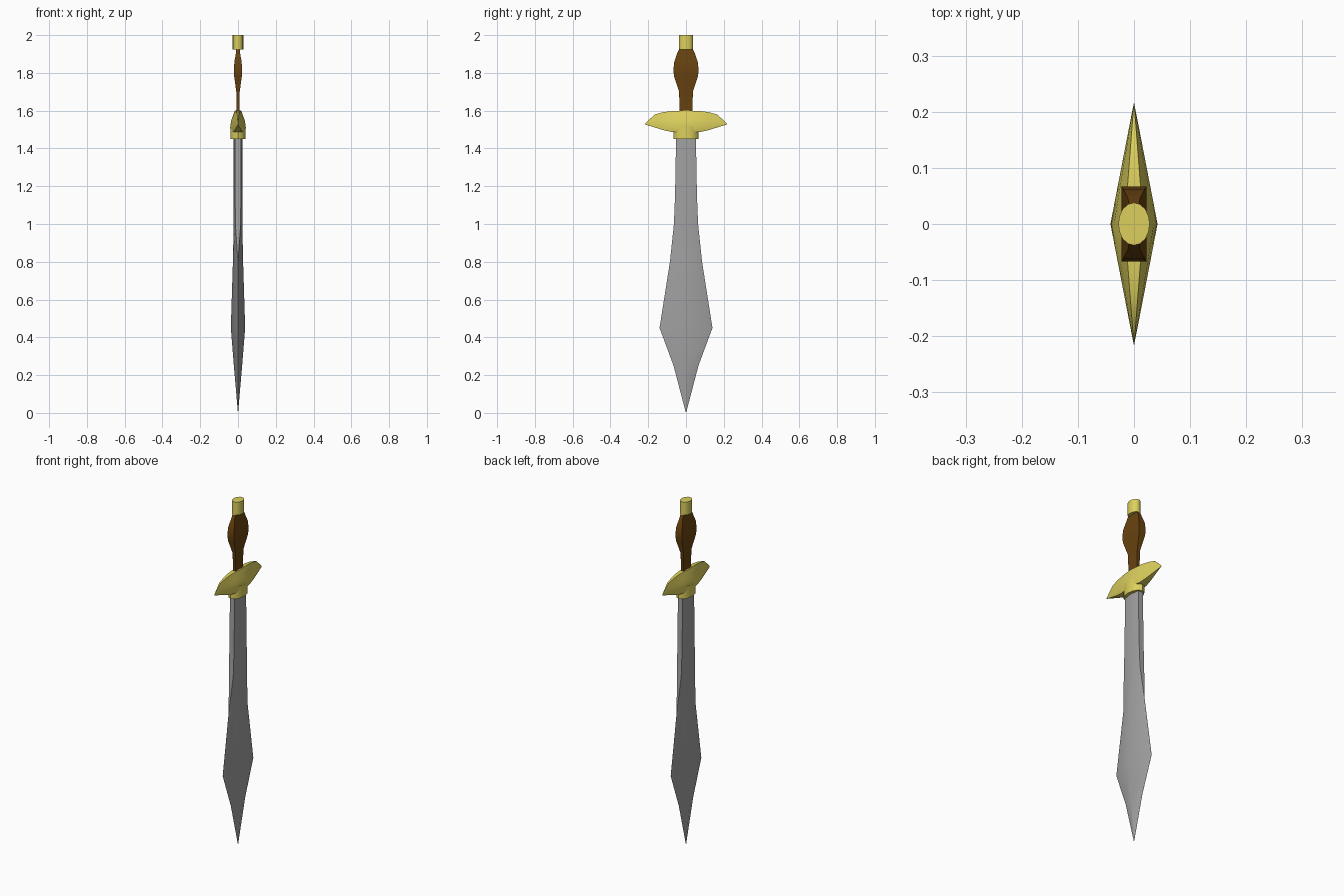
import bpy, bmesh, math

if "Cube" in bpy.data.objects:
    bpy.data.objects.remove(bpy.data.objects["Cube"])


def material(name, rgb):
    m = bpy.data.materials.new(name)
    m.diffuse_color = (*rgb, 1)
    m.use_nodes = True
    m.node_tree.nodes["Principled BSDF"].inputs["Base Color"].default_value = m.diffuse_color
    return m


steel = material("steel grey", (0.36, 0.36, 0.36))
gold = material("pale gold", (0.72, 0.63, 0.11))
wood = material("dark brown wood", (0.14, 0.055, 0.005))


def loft(name, rings, mat, angle=35):
    """Skin a list of equally long point rings and cap both ends."""
    bm = bmesh.new()
    loops = [[bm.verts.new(p) for p in ring] for ring in rings]
    n = len(loops[0])
    for a, b in zip(loops, loops[1:]):
        for i in range(n):
            j = (i + 1) % n
            bm.faces.new((a[i], a[j], b[j], b[i]))
    bm.faces.new(loops[0][::-1])
    bm.faces.new(loops[-1])
    bmesh.ops.remove_doubles(bm, verts=bm.verts, dist=0.0002)
    bmesh.ops.recalc_face_normals(bm, faces=bm.faces)
    me = bpy.data.meshes.new(name)
    bm.to_mesh(me)
    bm.free()
    me.materials.append(mat)
    ob = bpy.data.objects.new(name, me)
    bpy.context.collection.objects.link(ob)
    bpy.ops.object.select_all(action='DESELECT')
    ob.select_set(True)
    bpy.context.view_layer.objects.active = ob
    bpy.ops.object.shade_smooth_by_angle(angle=math.radians(angle))
    return ob


def ellipse(rx, ry, z, n):
    return [(rx * math.cos(2 * math.pi * i / n), ry * math.sin(2 * math.pi * i / n), z)
            for i in range(n)]


# blade: leaf shape with a central ridge, blunt edges near the hilt
# (z, half width in y, half thickness in x, half edge thickness)
blade = [(0.0, 0.0004, 0.0004, 0.0002), (0.25, 0.066, 0.022, 0.0002),
         (0.45, 0.14, 0.038, 0.0002), (0.80, 0.085, 0.027, 0.0002),
         (1.00, 0.064, 0.023, 0.014), (1.15, 0.058, 0.023, 0.015),
         (1.48, 0.052, 0.023, 0.015)]
loft("blade", [[(t, 0, z), (e, w, z), (-e, w, z), (-t, 0, z), (-e, -w, z), (e, -w, z)]
               for z, w, t, e in blade], steel)

# collar that holds the blade
loft("collar", [ellipse(0.041, 0.067, z, 12) for z in (1.45, 1.52)], gold)

# crossguard: diamond in plan, drooping pointed ends
# (y, bottom z, top z)
half = [(0, 1.485, 1.6), (0.075, 1.487, 1.598), (0.12, 1.497, 1.592),
        (0.165, 1.511, 1.58), (0.217, 1.527, 1.532)]
stations = [(-y, b, t) for y, b, t in half[:0:-1]] + half
rings = []
for y, b, t in stations:
    w = 0.042 * (1 - abs(y) / 0.2175)
    h = t - b
    side = [(0.85 * w, b), (w, b + 0.2 * h), (0.85 * w, b + 0.55 * h), (0.4 * w, t)]
    rings.append([(x, y, z) for x, z in side] + [(-x, y, z) for x, z in side[::-1]])
loft("crossguard", rings, gold, 50)

# grip: rectangular section with a swollen middle (z, half x, half y)
grip = [(1.59, 0.008, 0.035), (1.70, 0.009, 0.036), (1.78, 0.020, 0.063),
        (1.815, 0.022, 0.067), (1.86, 0.019, 0.062), (1.905, 0.011, 0.046),
        (1.93, 0.009, 0.035)]
loft("grip", [[(x, y, z), (-x, y, z), (-x, -y, z), (x, -y, z)] for z, x, y in grip], wood)

# pommel: short oval cap
loft("pommel", [ellipse(0.028, 0.038, z, 16) for z in (1.925, 2.0)], gold)
